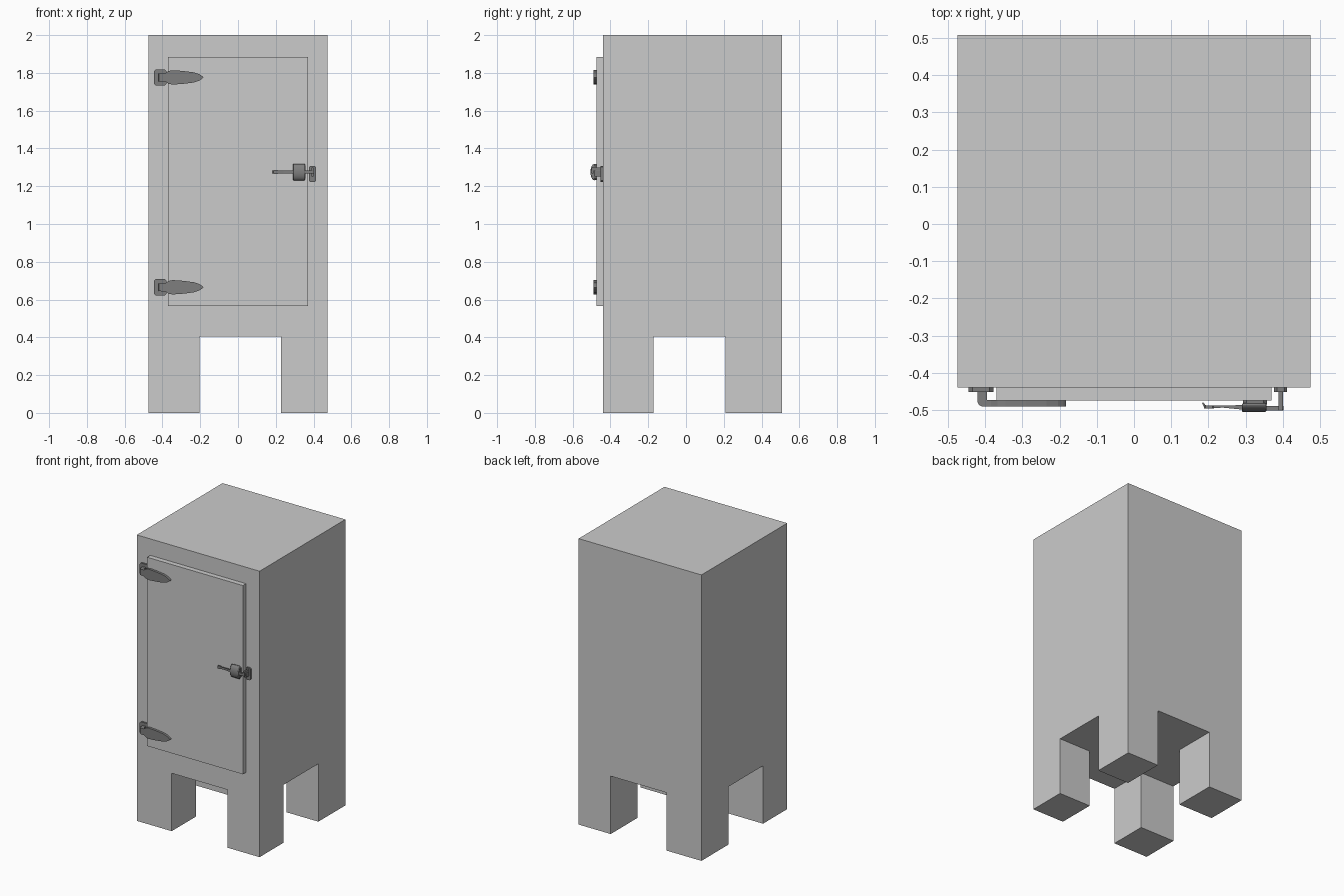
import bpy, bmesh, math
from mathutils import Vector

if "Cube" in bpy.data.objects:
    bpy.data.objects.remove(bpy.data.objects["Cube"])


def material(name, v):
    m = bpy.data.materials.new(name)
    m.diffuse_color = (v, v, v, 1)
    m.use_nodes = True
    m.node_tree.nodes["Principled BSDF"].inputs["Base Color"].default_value = m.diffuse_color
    return m


PAINT = material("light grey paint", 0.60)
METAL = material("dark grey metal", 0.21)


def prism(name, pts, axis, lo, hi, mat, bevel=0.0):
    """Extrude a 2D outline along an axis (0=x, 1=y, 2=z)."""
    def place(p, t):
        c = list(p)
        c.insert(axis, t)
        return Vector(c)
    bm = bmesh.new()
    a = [bm.verts.new(place(p, lo)) for p in pts]
    b = [bm.verts.new(place(p, hi)) for p in pts]
    bm.faces.new(a)
    bm.faces.new(b[::-1])
    n = len(pts)
    for i in range(n):
        bm.faces.new((a[i], b[i], b[(i + 1) % n], a[(i + 1) % n]))
    bmesh.ops.recalc_face_normals(bm, faces=bm.faces)
    me = bpy.data.meshes.new(name)
    bm.to_mesh(me)
    bm.free()
    me.materials.append(mat)
    ob = bpy.data.objects.new(name, me)
    bpy.context.collection.objects.link(ob)
    if bevel:
        md = ob.modifiers.new("bevel", 'BEVEL')
        md.width = bevel
        md.segments = 2
        md.limit_method = 'ANGLE'
    return ob


def rect(x0, x1, y0, y1):
    return [(x0, y0), (x1, y0), (x1, y1), (x0, y1)]


def chamfered(x0, x1, z0, z1, c):
    return [(x0 + c, z0), (x1 - c, z0), (x1, z0 + c), (x1, z1 - c),
            (x1 - c, z1), (x0 + c, z1), (x0, z1 - c), (x0, z0 + c)]


# Cabinet: grid of columns; legs where both directions are solid
XS = (-0.475, -0.205, 0.227, 0.475)
YS = (-0.44, -0.173, 0.21, 0.508)
bm = bmesh.new()
cells = []
LEG = 0.405
grid = {(i, j): bm.verts.new((XS[i], YS[j], LEG)) for i in range(4) for j in range(4)}
feet = []
for i in range(3):
    for j in range(3):
        f = bm.faces.new([grid[i, j], grid[i, j + 1], grid[i + 1, j + 1], grid[i + 1, j]])
        if i != 1 and j != 1:
            feet.append(f)
ring = [(i, 0) for i in range(3)] + [(3, j) for j in range(3)] + \
       [(i, 3) for i in (3, 2, 1)] + [(0, j) for j in (3, 2, 1)]
top = {k: bm.verts.new((XS[k[0]], YS[k[1]], 2.0)) for k in ring}
for k, a in enumerate(ring):
    b = ring[(k + 1) % len(ring)]
    bm.faces.new((grid[a], grid[b], top[b], top[a]))
bm.faces.new([top[k] for k in ring])
for f in feet:
    r = bmesh.ops.extrude_discrete_faces(bm, faces=[f])
    bmesh.ops.translate(bm, verts=r['faces'][0].verts, vec=(0, 0, -LEG))
bmesh.ops.remove_doubles(bm, verts=bm.verts, dist=1e-5)
bmesh.ops.recalc_face_normals(bm, faces=bm.faces)
me = bpy.data.meshes.new("cabinet_with_legs")
bm.to_mesh(me)
bm.free()
me.materials.append(PAINT)
bpy.context.collection.objects.link(bpy.data.objects.new("cabinet_with_legs", me))

# Door slab
prism("door", rect(-0.37, 0.37, 0.565, 1.885), 1, -0.475, -0.44, PAINT)

# Hinges: wall plate, bent arm and leaf-shaped strap
HALF = [(-0.425, .021), (-0.385, .022), (-0.367, .034), (-0.345, .038),
        (-0.29, .034), (-0.235, .027), (-0.205, .017), (-0.19, .007)]
for name, z in (("upper", 1.776), ("lower", 0.665)):
    prism(name + "_hinge_plate", chamfered(-0.445, -0.378, z - .043, z + .043, .01),
          1, -0.452, -0.44, METAL)
    prism(name + "_hinge_arm",
          [(-0.421, -0.445), (-0.421, -0.478), (-0.417, -0.487), (-0.408, -0.491),
           (-0.385, -0.491), (-0.385, -0.475), (-0.396, -0.473), (-0.396, -0.445)],
          2, z - .021, z + .021, METAL)
    leaf = [(x + (.017 if x < -.42 else 0), z + h) for x, h in HALF] + [(-0.183, z)] + \
           [(x + (.017 if x < -.42 else 0), z - h) for x, h in reversed(HALF)]
    prism(name + "_hinge_strap", leaf, 1, -0.491, -0.474, METAL)

# Latch: base, rounded housing, lever, bar and catch on the frame
Z = 1.275
prism("latch_base", chamfered(0.293, 0.358, Z - .042, Z + .042, .01), 1, -0.485, -0.474, METAL)
arc = [(-0.482 - 0.024 * math.sin(t), Z + 0.045 * math.cos(t))
       for t in (math.pi * k / 12 for k in range(13))]
hub = prism("latch_housing", arc, 0, 0.29, 0.356, METAL, 0.006)
prism("latch_lever",
      [(0.183, -0.481), (0.188, -0.491), (0.2, -0.495), (0.24, -0.494), (0.3, -0.5),
       (0.3, -0.487), (0.24, -0.488), (0.2, -0.489), (0.192, -0.487), (0.187, -0.48)],
      2, Z - .007, Z + .007, METAL)
prism("latch_lever_tip", chamfered(0.188, 0.215, Z - .01, Z + .01, .004),
      1, -0.496, -0.488, METAL)
prism("latch_bar", rect(0.35, 0.402, Z - .008, Z + .008), 1, -0.501, -0.489, METAL)
prism("catch_plate", chamfered(0.377, 0.412, Z - .053, Z + .033, .007),
      1, -0.452, -0.44, METAL)
prism("catch_post", rect(0.388, 0.401, -0.502, -0.445), 2, Z + .006, Z + .024, METAL, 0.003)
prism("catch_hook", rect(0.388, 0.401, -0.485, -0.445), 2, Z - .024, Z + .008, METAL, 0.003)

bpy.ops.object.select_all(action='DESELECT')
hub.select_set(True)
bpy.context.view_layer.objects.active = hub
bpy.ops.object.shade_smooth_by_angle(angle=math.radians(35))
